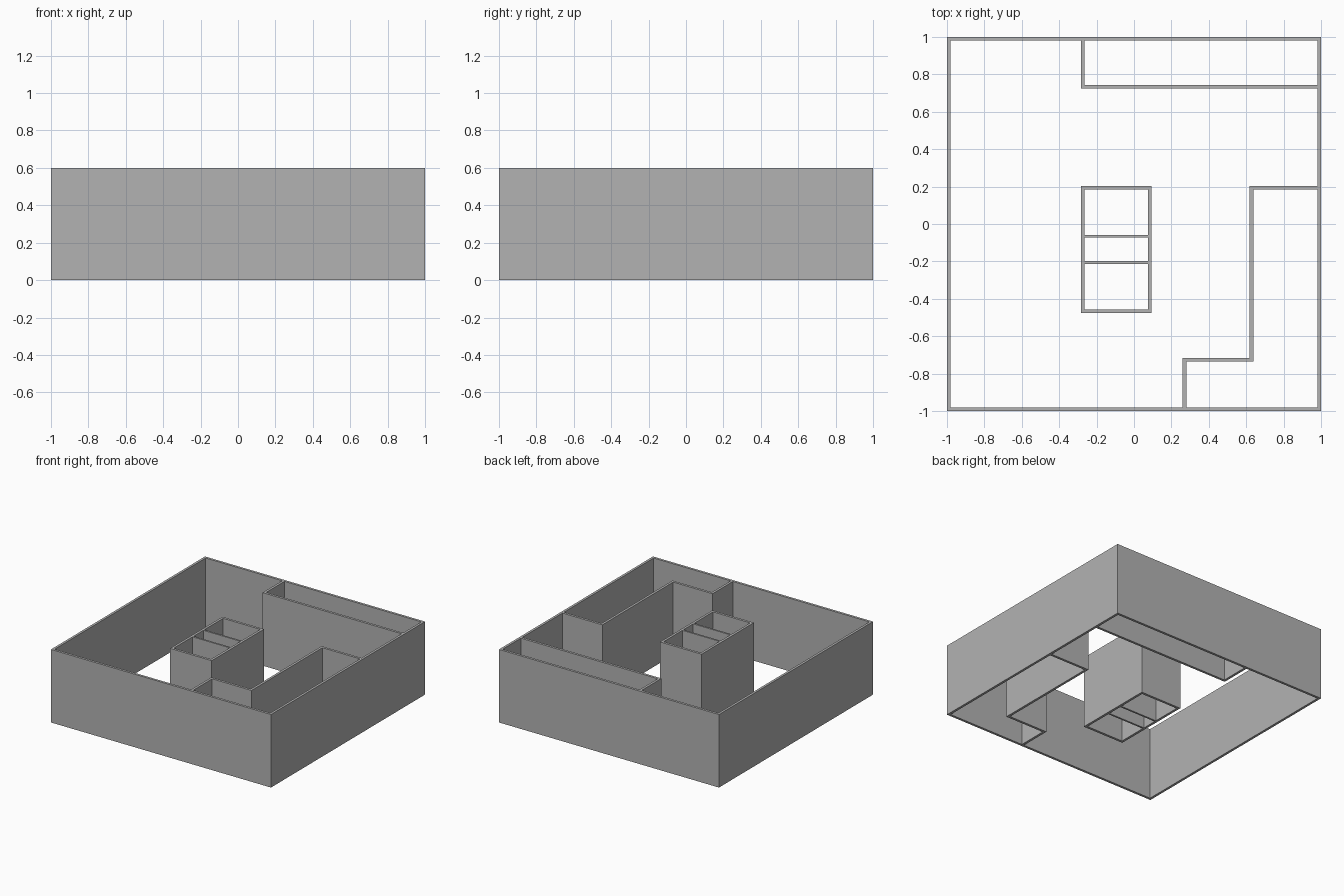
import bpy
import bmesh
from mathutils import Vector

HEIGHT = 0.6

if "Cube" in bpy.data.objects:
    bpy.data.objects.remove(bpy.data.objects["Cube"], do_unlink=True)

plaster = bpy.data.materials.new("plain grey")
plaster.use_nodes = True
GREY = (0.45, 0.45, 0.45, 1)
plaster.diffuse_color = GREY
plaster.node_tree.nodes["Principled BSDF"].inputs["Base Color"].default_value = GREY


def wall(name, path, thickness=0.02, closed=False):
    """Upright wall with mitred corners along a centre line."""
    pts = [Vector(p) for p in path]
    n = len(pts)
    bm = bmesh.new()
    rings = []
    for i, p in enumerate(pts):
        before = (p - pts[i - 1]).normalized() if closed or i > 0 else None
        after = (pts[(i + 1) % n] - p).normalized() if closed or i < n - 1 else None
        before, after = before or after, after or before
        n1, n2 = Vector((-before.y, before.x)), Vector((-after.y, after.x))
        offset = (n1 + n2) / (1 + n1.dot(n2)) * thickness / 2
        a, b = p + offset, p - offset
        rings.append([bm.verts.new((q.x, q.y, z))
                      for q, z in ((a, 0), (b, 0), (b, HEIGHT), (a, HEIGHT))])
    for i in range(n if closed else n - 1):
        r, s = rings[i], rings[(i + 1) % n]
        for k in range(4):
            m = (k + 1) % 4
            bm.faces.new((r[k], r[m], s[m], s[k]))
    if not closed:
        bm.faces.new(rings[0])
        bm.faces.new(rings[-1])
    bmesh.ops.recalc_face_normals(bm, faces=bm.faces)
    mesh = bpy.data.meshes.new(name)
    bm.to_mesh(mesh)
    bm.free()
    mesh.materials.append(plaster)
    obj = bpy.data.objects.new(name, mesh)
    bpy.context.collection.objects.link(obj)


def rectangle(x0, y0, x1, y1):
    return [(x0, y0), (x1, y0), (x1, y1), (x0, y1)]


# Outer shell
wall("outer_walls", rectangle(-0.99, -0.99, 0.99, 0.99), closed=True)

# Central core and its two thinner dividers
wall("core_walls", rectangle(-0.274, -0.466, 0.084, 0.194), closed=True)
for name, y in (("core_front_divider", -0.206), ("core_back_divider", -0.066)):
    wall(name, [(-0.264, y), (0.074, y)], thickness=0.015)

# Long room along the back wall
wall("back_room_wall", [(-0.274, 0.98), (-0.274, 0.734), (0.98, 0.734)])

# Stepped room in the front left corner
wall("corner_room_wall", [(0.27, -0.98), (0.27, -0.726), (0.628, -0.726),
                          (0.628, 0.194), (0.98, 0.194)])
